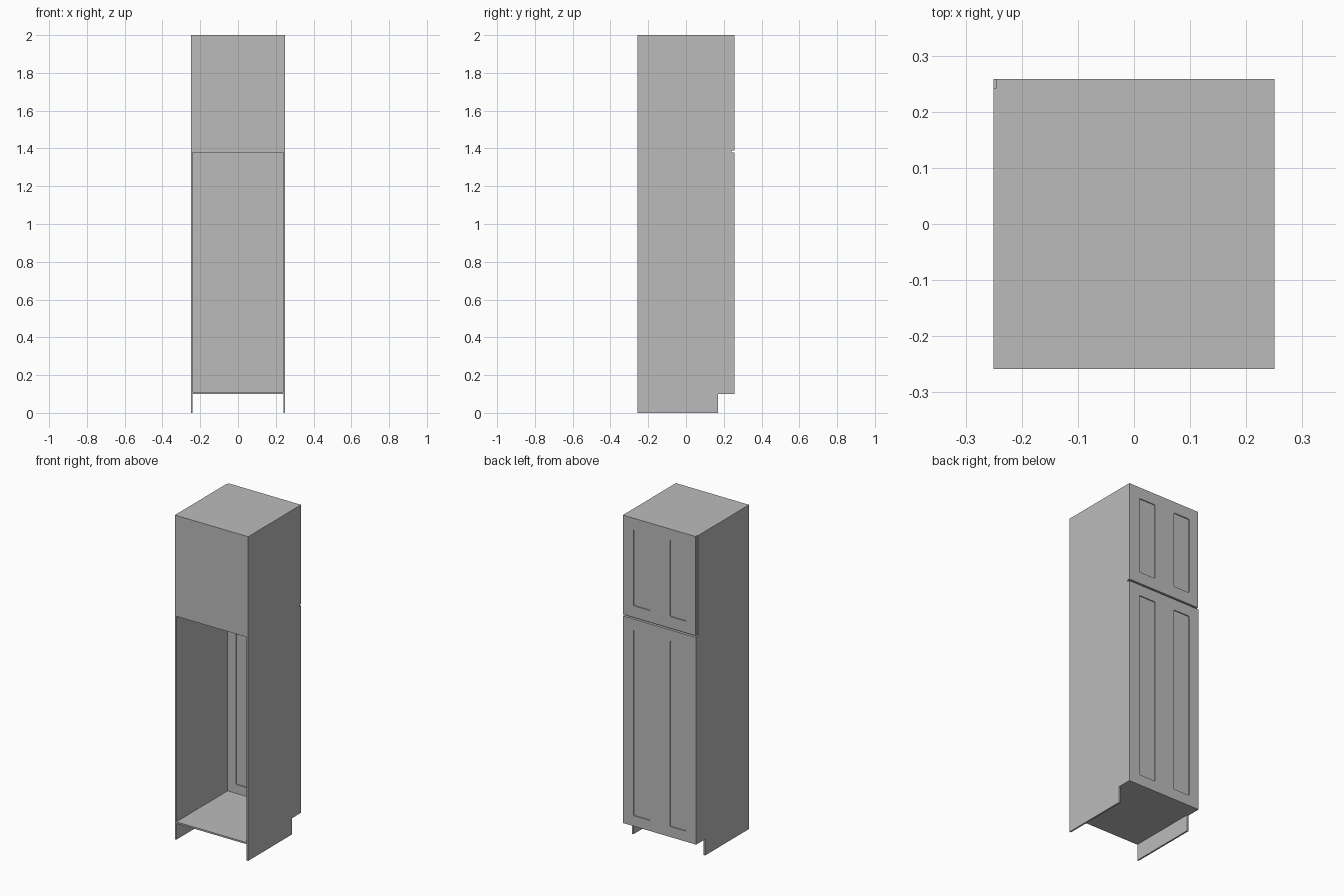
import bpy
import bmesh

cube = bpy.data.objects.get("Cube")
if cube:
    bpy.data.objects.remove(cube, do_unlink=True)

grey = bpy.data.materials.new("plain grey")
grey.use_nodes = True
grey.diffuse_color = (0.5, 0.5, 0.5, 1)
grey.node_tree.nodes["Principled BSDF"].inputs["Base Color"].default_value = (0.5, 0.5, 0.5, 1)

# Main dimensions
W, D, H = 0.25, 0.258, 2.0       # half width, half depth, height
T = 0.01                         # board thickness
BACK = 0.242                     # where the carcass meets the doors
TOE_Y, TOE_Z = 0.17, 0.10        # toe notch
SHELF_Z = 1.378                  # underside of the upper cupboard
PANELS_X = [(-0.183, -0.072), (0.063, 0.177)]


def make_object(name, bm):
    bmesh.ops.recalc_face_normals(bm, faces=bm.faces)
    mesh = bpy.data.meshes.new(name)
    bm.to_mesh(mesh)
    bm.free()
    mesh.materials.append(grey)
    obj = bpy.data.objects.new(name, mesh)
    bpy.context.collection.objects.link(obj)
    return obj


def box(name, x, y, z, round_corners=0):
    bm = bmesh.new()
    bmesh.ops.create_cube(bm, size=1)
    for v in bm.verts:
        v.co = [lo + (c + 0.5) * (hi - lo) for c, (lo, hi) in zip(v.co, (x, y, z))]
    if round_corners:
        edges = [e for e in bm.edges if abs(e.verts[0].co.y - e.verts[1].co.y) > 1e-4]
        bmesh.ops.bevel(bm, geom=edges, offset=round_corners, segments=3,
                        profile=0.5, affect='EDGES')
    return make_object(name, bm)


def side_board(name, x):
    # Board outline with a toe notch, extruded across its thickness
    outline = [(-D, 0), (TOE_Y, 0), (TOE_Y, TOE_Z), (BACK, TOE_Z), (BACK, H), (-D, H)]
    bm = bmesh.new()
    face = bm.faces.new([bm.verts.new((x, y, z)) for y, z in outline])
    extruded = bmesh.ops.extrude_face_region(bm, geom=[face])
    verts = [g for g in extruded["geom"] if isinstance(g, bmesh.types.BMVert)]
    bmesh.ops.translate(bm, verts=verts, vec=(T, 0, 0))
    return make_object(name, bm)


def door(name, x, z, panel_z):
    # Slab with two tall recesses sunk into both faces
    slab = box(name, x, (BACK, D), z)
    depth, cutters = 0.006, []
    for px in PANELS_X:
        for py in ((BACK - 0.02, BACK + depth), (D - depth, D + 0.02)):
            cutter = box("recess_cutter", px, py, panel_z, 0.006)
            cutter.hide_render = True
            cutters.append(cutter)
            mod = slab.modifiers.new("recess", 'BOOLEAN')
            mod.operation, mod.solver, mod.object = 'DIFFERENCE', 'EXACT', cutter
    bpy.context.view_layer.update()
    graph = bpy.context.evaluated_depsgraph_get()
    cut = bpy.data.meshes.new_from_object(slab.evaluated_get(graph))
    slab.modifiers.clear()
    slab.data = cut
    for cutter in cutters:
        bpy.data.objects.remove(cutter, do_unlink=True)
    return slab


# Carcass
side_board("right_side_board", -W)
side_board("left_side_board", W - T)
inside = (-W + T, W - T)
box("floor_board", inside, (-D, BACK), (TOE_Z, TOE_Z + T))
box("middle_shelf", inside, (-D, BACK), (SHELF_Z, SHELF_Z + T))
box("top_board", inside, (-D, BACK), (H - T, H))
box("upper_closing_board", inside, (-D, -D + T), (SHELF_Z + T, H - T))

# Doors
door("lower_door", (-W, W), (TOE_Z, SHELF_Z), (0.165, 1.31))
door("upper_door", (-W + 0.005, W), (SHELF_Z + T, H), (1.46, 1.93))
